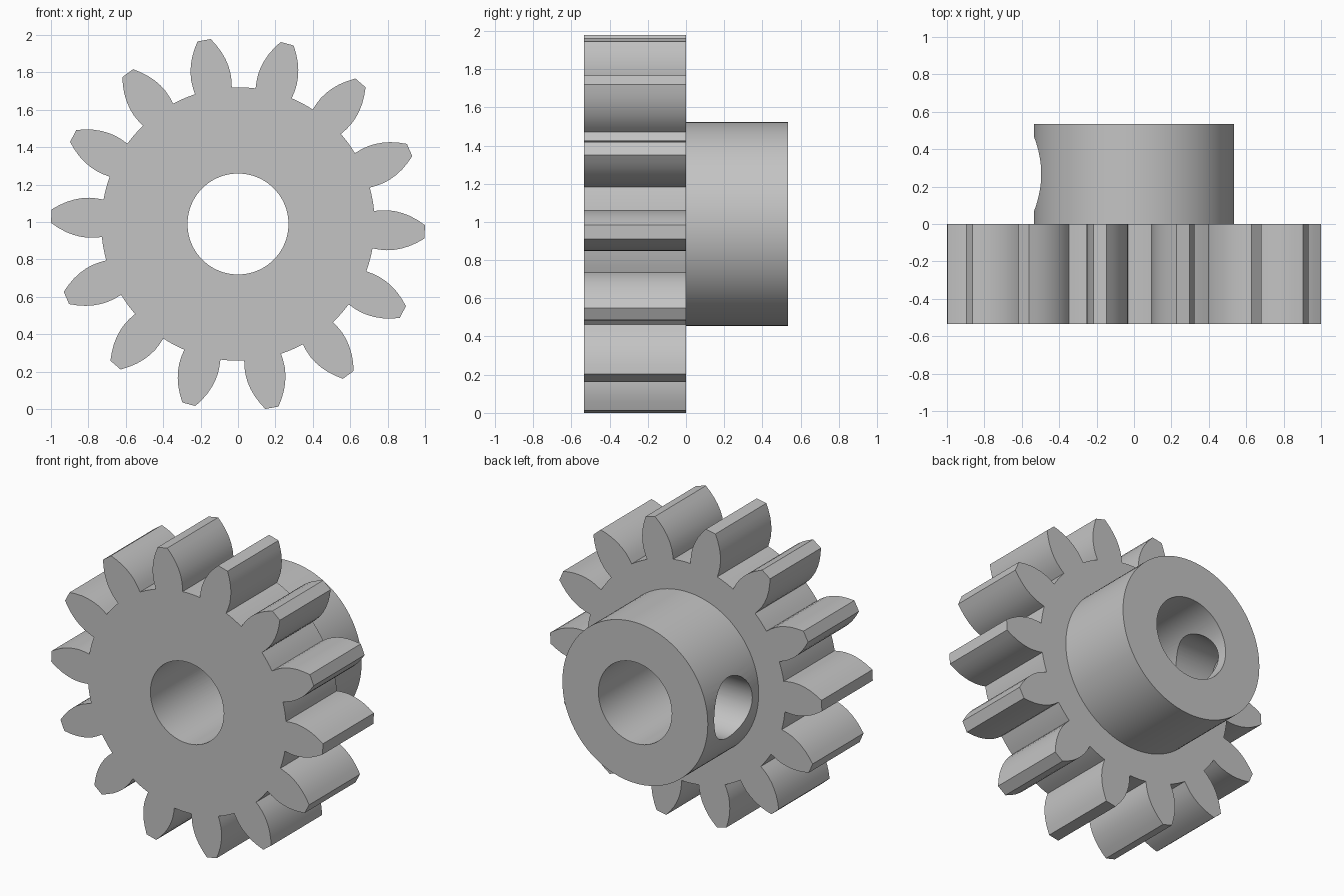
import bpy, bmesh, math
from mathutils import Matrix

if "Cube" in bpy.data.objects:
    bpy.data.objects.remove(bpy.data.objects["Cube"])

TEETH, OFFSET, CZ = 14, math.radians(-2.4), 0.989
DEPTH, HUB_R, BORE_R, SCREW_R = 0.535, 0.535, 0.27, 0.2

# One tooth flank: (distance along tooth axis, half width)
FLANK = [(0.724, 0.100), (0.76, 0.105), (0.80, 0.107), (0.84, 0.103),
         (0.88, 0.094), (0.92, 0.080), (0.96, 0.060), (0.999, 0.036)]

steel = bpy.data.materials.new("steel grey")
steel.diffuse_color = (0.55, 0.55, 0.55, 1)
steel.use_nodes = True
steel.node_tree.nodes["Principled BSDF"].inputs["Base Color"].default_value = steel.diffuse_color


def make_object(name, bm):
    bmesh.ops.recalc_face_normals(bm, faces=bm.faces)
    mesh = bpy.data.meshes.new(name)
    bm.to_mesh(mesh)
    bm.free()
    mesh.materials.append(steel)
    ob = bpy.data.objects.new(name, mesh)
    bpy.context.collection.objects.link(ob)
    return ob


def cylinder(name, radius, length, centre, axis):
    rot = Matrix.Rotation(math.pi / 2, 4, 'X' if axis == 'Y' else 'Y')
    bm = bmesh.new()
    bmesh.ops.create_cone(bm, cap_ends=True, segments=96, radius1=radius, radius2=radius,
                          depth=length, matrix=Matrix.Translation(centre) @ rot)
    return make_object(name, bm)


def combine(target, other, operation):
    mod = target.modifiers.new(operation, 'BOOLEAN')
    mod.object, mod.operation, mod.solver = other, operation, 'EXACT'
    bpy.context.view_layer.objects.active = target
    bpy.ops.object.modifier_apply(modifier=mod.name)
    bpy.data.objects.remove(other)


# Toothed wheel: outline of all teeth with root arcs, extruded along y
bm = bmesh.new()
outline = []
pitch = 2 * math.pi / TEETH
root_r = math.hypot(*FLANK[0])
root_half = math.atan2(FLANK[0][1], FLANK[0][0])
for i in range(TEETH):
    a = OFFSET + i * pitch
    tooth = [(r, -w) for r, w in FLANK] + [(r, w) for r, w in reversed(FLANK)]
    outline += [(r * math.cos(a) - w * math.sin(a), r * math.sin(a) + w * math.cos(a))
                for r, w in tooth]
    gap = pitch - 2 * root_half
    for t in (0.25, 0.5, 0.75):
        b = a + root_half + gap * t
        outline.append((root_r * math.cos(b), root_r * math.sin(b)))
front = bm.faces.new([bm.verts.new((x, -DEPTH, CZ + z)) for x, z in outline])
ext = bmesh.ops.extrude_face_region(bm, geom=[front])
bmesh.ops.translate(bm, vec=(0, DEPTH, 0),
                    verts=[v for v in ext['geom'] if isinstance(v, bmesh.types.BMVert)])
gear = make_object("gear_with_hub", bm)

# Hub behind the wheel, shaft bore, and set screw hole on the -x side
combine(gear, cylinder("hub", HUB_R, DEPTH + 0.2, (0, DEPTH / 2 - 0.1, CZ), 'Y'), 'UNION')
combine(gear, cylinder("bore", BORE_R, 2, (0, 0, CZ), 'Y'), 'DIFFERENCE')
combine(gear, cylinder("screw_hole", SCREW_R, 0.8, (-0.4, DEPTH / 2, CZ), 'X'), 'DIFFERENCE')

# Smooth curved walls, sharp rims and tooth edges
bpy.ops.object.select_all(action='DESELECT')
gear.select_set(True)
bpy.context.view_layer.objects.active = gear
bpy.ops.object.shade_smooth_by_angle(angle=math.radians(25))
